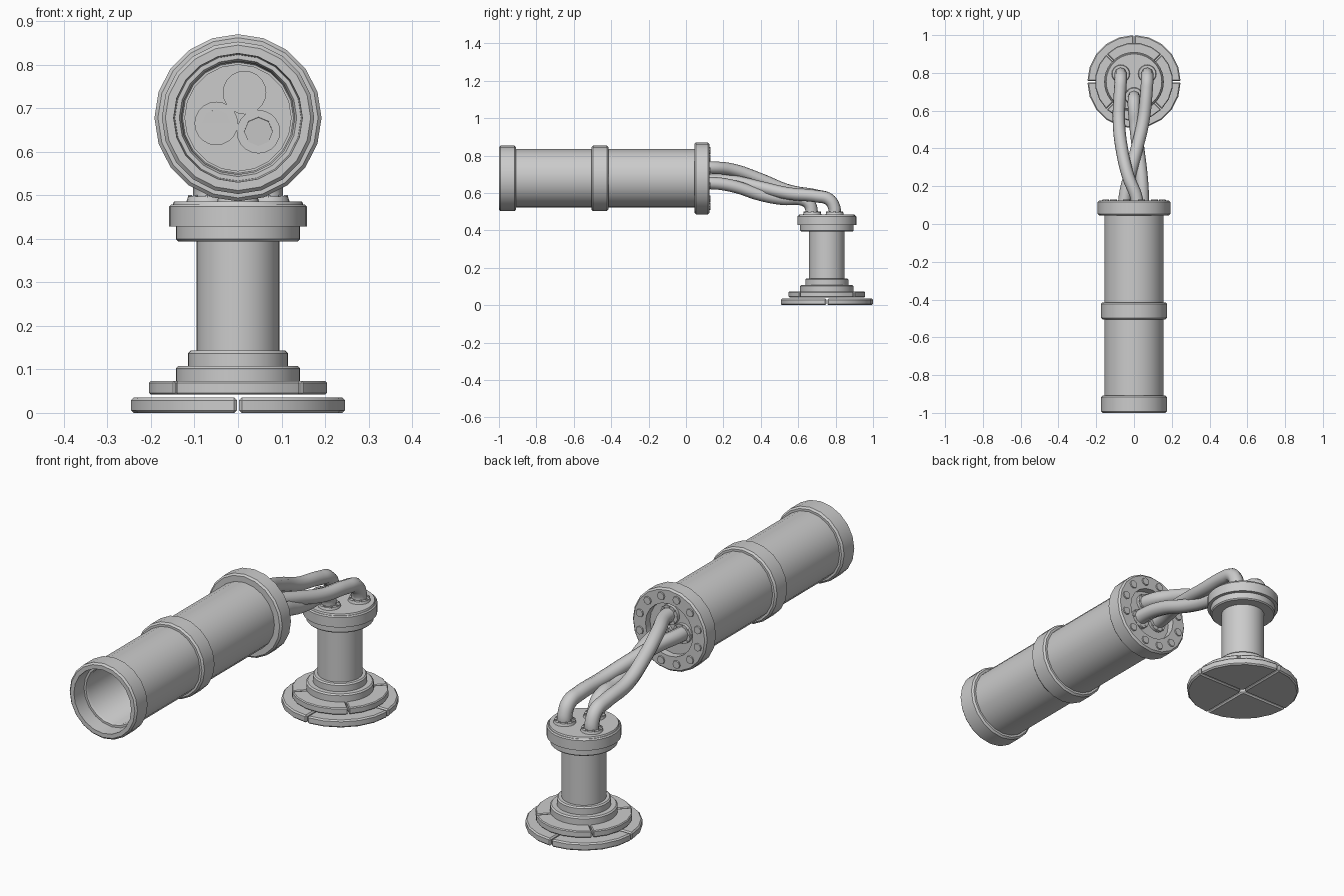
import bpy, bmesh
from math import sin, cos, pi, radians
from mathutils import Matrix, Vector

if "Cube" in bpy.data.objects:
    bpy.data.objects.remove(bpy.data.objects["Cube"])

AXIS_Z = 0.678            # height of barrel axis
BASE_Y = 0.753            # centre of pedestal
BARREL = Matrix.Translation((0, 0, AXIS_Z)) @ Matrix.Rotation(-pi / 2, 4, 'X')   # local z -> world y
STAND = Matrix.Translation((0, BASE_Y, 0))


def finish(name, bm):
    bmesh.ops.remove_doubles(bm, verts=bm.verts, dist=1e-5)
    bmesh.ops.recalc_face_normals(bm, faces=bm.faces)
    me = bpy.data.meshes.new(name)
    bm.to_mesh(me)
    bm.free()
    ob = bpy.data.objects.new(name, me)
    bpy.context.collection.objects.link(ob)
    return ob


def lathe(name, prof, mat, n=20, closed=False):
    bm = bmesh.new()
    rings = [[bm.verts.new(mat @ Vector((r * cos(2 * pi * i / n), r * sin(2 * pi * i / n), h)))
              for i in range(n)] for r, h in prof]
    for j in range(len(rings) if closed else len(rings) - 1):
        a, b = rings[j], rings[(j + 1) % len(rings)]
        for i in range(n):
            k = (i + 1) % n
            bm.faces.new((a[i], a[k], b[k], b[i]))
    return finish(name, bm)


def band(r_out, r_in, a, b, c=0.008):
    return [(r_in, a), (r_out - c, a), (r_out, a + c), (r_out, b - c), (r_out - c, b), (r_in, b)]


def stud(bm, mat, x, y, z0, z1, r, n=8):
    bmesh.ops.create_cone(bm, cap_ends=True, segments=n, radius1=r, radius2=r * 0.9, depth=z1 - z0,
                          matrix=mat @ Matrix.Translation((x, y, (z0 + z1) / 2)))


# pedestal plates, each split into four wedges
def wedges(name, r, r_in, z0, z1, turn, gap, c=0.006):
    bm = bmesh.new()
    for q in range(4):
        a0 = turn + q * pi / 2
        d = Vector((cos(a0 + pi / 4), sin(a0 + pi / 4), 0)) * gap
        arc = [a0 + i * pi / 10 for i in range(6)]
        pts = [(r * cos(a), r * sin(a)) for a in arc]
        pts += [(r_in * cos(a), r_in * sin(a)) for a in (arc[-1], arc[0])]
        f = bm.faces.new([bm.verts.new(Vector((x, y, z0)) + d) for x, y in pts])
        top = bmesh.ops.extrude_face_region(bm, geom=[f])['geom']
        bmesh.ops.translate(bm, verts=[v for v in top if isinstance(v, bmesh.types.BMVert)],
                            vec=(0, 0, z1 - z0))
    bmesh.ops.recalc_face_normals(bm, faces=bm.faces)
    edges = [e for e in bm.edges if e.calc_face_angle(0) > radians(40)]
    bmesh.ops.bevel(bm, geom=edges, offset=c, segments=1, affect='EDGES')
    bm.transform(STAND)
    return finish(name, bm)


wedges("floor_plate", 0.244, 0.012, 0.0, 0.035, 0, 0.004)
wedges("upper_plate", 0.203, 0.09, 0.042, 0.073, pi / 4, 0.004, 0.004)

# pedestal column with stepped foot and collar
column = [(0, 0.042), (0.143, 0.042), (0.143, 0.102), (0.137, 0.108), (0.115, 0.108),
          (0.115, 0.137), (0.109, 0.143), (0.095, 0.143), (0.095, 0.394), (0.138, 0.394),
          (0.143, 0.399), (0.143, 0.428), (0.158, 0.428), (0.158, 0.474), (0.153, 0.479),
          (0.150, 0.479), (0.147, 0.486), (0, 0.486)]
lathe("pedestal_column", column, STAND, 40)

# hollow barrel with stepped muzzle and recessed back
barrel = [(0.148, -1.0), (0.167, -1.0), (0.175, -0.992), (0.175, -0.917), (0.167, -0.909),
          (0.157, -0.909), (0.157, 0.05), (0.125, 0.05), (0.13, 0.04), (0.13, -0.92),
          (0.135, -0.93), (0.145, -0.93)]
lathe("barrel_tube", barrel, BARREL, closed=True)
lathe("barrel_middle_band", band(0.175, 0.15, -0.505, -0.415), BARREL, closed=True)
lathe("barrel_rear_flange", band(0.192, 0.122, 0.045, 0.125), BARREL, closed=True)
lathe("barrel_back_disc", [(0, 0.055), (0.132, 0.055), (0.132, 0.092), (0, 0.092)], BARREL)

# flange bolts
bm = bmesh.new()
for i in range(12):
    a = 2 * pi * (i + 0.5) / 12
    stud(bm, BARREL, 0.155 * cos(a), 0.155 * sin(a), 0.115, 0.131, 0.02)
finish("flange_bolts", bm)


# cable grommets with rings of small bolts
def grommet(name, mat, x, y, z0, z1):
    bm = bmesh.new()
    stud(bm, mat, x, y, z0, z1, 0.05, 20)
    for i in range(8):
        a = 2 * pi * i / 8
        stud(bm, mat, x + 0.04 * cos(a), y + 0.04 * sin(a), z1 - 0.004, z1 + 0.004, 0.006, 6)
    finish(name, bm)


# cables: points run from inside the barrel down into the pedestal
cables = {
    "left": [(0.015, 0.05, 0.736), (0.015, 0.13, 0.736), (-0.03, 0.25, 0.724), (-0.065, 0.4, 0.672),
             (-0.08, 0.55, 0.612), (-0.074, 0.7, 0.585), (-0.07, 0.765, 0.565), (-0.07, 0.793, 0.52),
             (-0.07, 0.795, 0.48)],
    "right": [(-0.05, 0.05, 0.665), (-0.05, 0.13, 0.667), (-0.025, 0.25, 0.662), (0.015, 0.4, 0.63),
              (0.05, 0.55, 0.597), (0.066, 0.7, 0.582), (0.07, 0.765, 0.565), (0.07, 0.793, 0.52),
              (0.07, 0.795, 0.48)],
    "centre": [(0.047, 0.045, 0.646), (0.047, 0.13, 0.653), (0.04, 0.25, 0.637), (0.022, 0.4, 0.59),
               (0.008, 0.52, 0.568), (0, 0.62, 0.565), (0, 0.66, 0.54), (0, 0.675, 0.48)],
}
for side, pts in cables.items():
    cu = bpy.data.curves.new(side + "_cable", 'CURVE')
    cu.dimensions = '3D'
    cu.bevel_depth = 0.033
    cu.bevel_resolution = 2
    cu.resolution_u = 6
    cu.use_fill_caps = True
    sp = cu.splines.new('BEZIER')
    sp.bezier_points.add(len(pts) - 1)
    for bp, p in zip(sp.bezier_points, pts):
        bp.co = p
        bp.handle_left_type = bp.handle_right_type = 'AUTO'
    bpy.context.collection.objects.link(bpy.data.objects.new(side + "_cable", cu))
    s, e = pts[0], pts[-1]
    # barrel-local y points down in world
    grommet(side + "_barrel_grommet", BARREL, s[0], AXIS_Z - s[2], 0.05, 0.105)
    grommet(side + "_pedestal_grommet", STAND, e[0], e[1] - BASE_Y, 0.48, 0.497)

# smooth shading with sharp edges kept
bpy.ops.object.select_all(action='DESELECT')
for ob in bpy.data.objects:
    if ob.type == 'MESH':
        ob.select_set(True)
        bpy.context.view_layer.objects.active = ob
bpy.ops.object.shade_smooth_by_angle(angle=radians(30))
